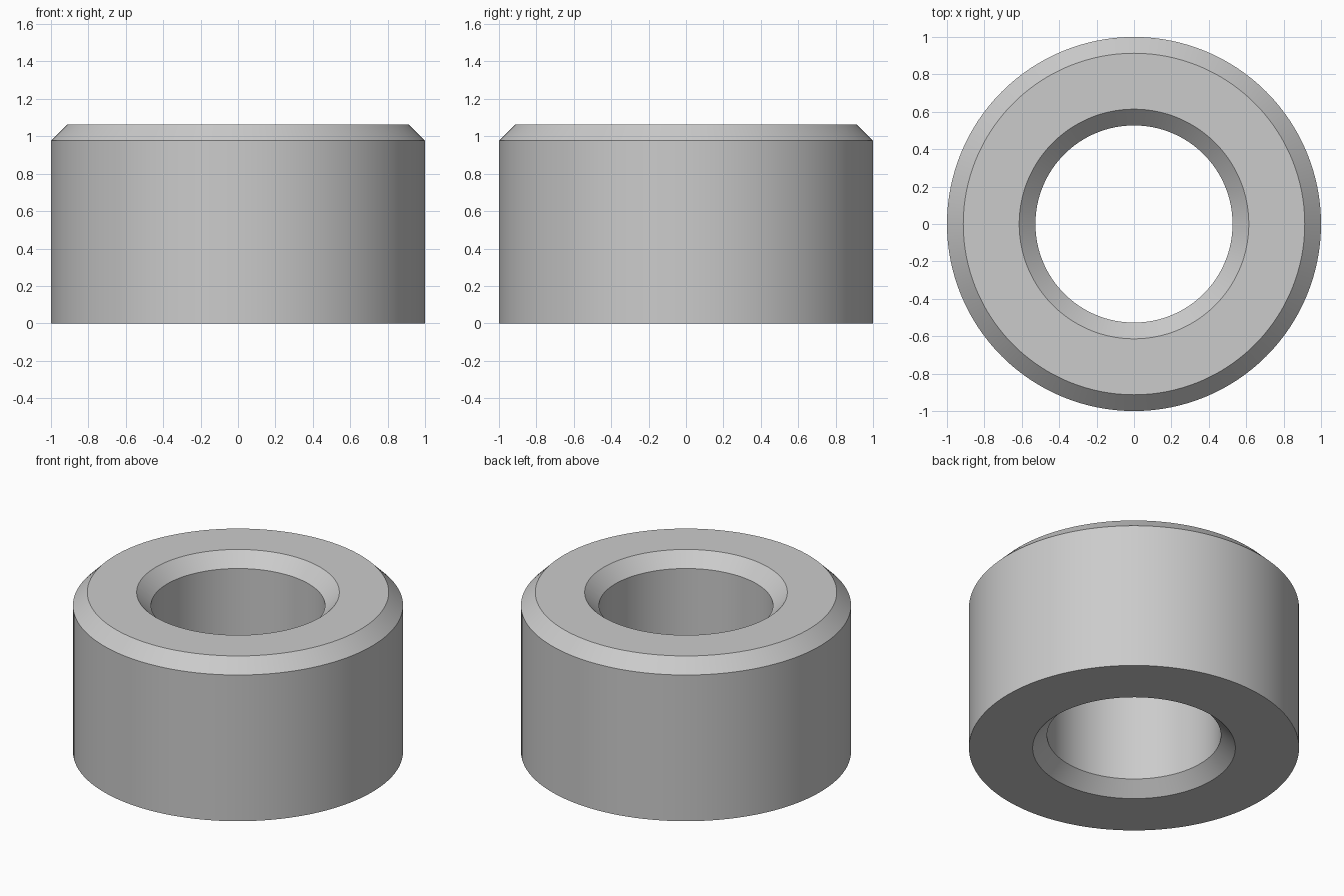
import bpy
import bmesh
import math
from mathutils import Matrix, Vector

cube = bpy.data.objects.get("Cube")
if cube:
    bpy.data.objects.remove(cube, do_unlink=True)

SEGMENTS = 128
HEIGHT, OUTER, HOLE = 1.064, 1.0, 0.527
CHAMFER = 0.087

# Plain grey metal
grey = bpy.data.materials.new("grey metal")
grey.use_nodes = True
colour = (0.6, 0.6, 0.6, 1)
grey.diffuse_color = colour
grey.node_tree.nodes["Principled BSDF"].inputs["Base Color"].default_value = colour

# Cross-section: chamfered hole at both ends, outer chamfer on top only
profile = [
    (HOLE + CHAMFER, 0),
    (OUTER, 0),
    (OUTER, HEIGHT - CHAMFER),
    (OUTER - CHAMFER, HEIGHT),
    (HOLE + CHAMFER, HEIGHT),
    (HOLE, HEIGHT - CHAMFER),
    (HOLE, CHAMFER),
]

# Revolve the closed section about z
bm = bmesh.new()
rings = []
for i in range(SEGMENTS):
    turn = Matrix.Rotation(math.tau * i / SEGMENTS, 3, "Z")
    rings.append([bm.verts.new(turn @ Vector((r, 0, z))) for r, z in profile])
for i, ring in enumerate(rings):
    following = rings[(i + 1) % SEGMENTS]
    for j in range(len(profile)):
        k = (j + 1) % len(profile)
        bm.faces.new((ring[j], following[j], following[k], ring[k]))
bmesh.ops.recalc_face_normals(bm, faces=bm.faces)

mesh = bpy.data.meshes.new("bushing_ring")
bm.to_mesh(mesh)
bm.free()
mesh.materials.append(grey)
bushing = bpy.data.objects.new("bushing_ring", mesh)
bpy.context.collection.objects.link(bushing)

# Smooth round walls, sharp chamfer edges
bpy.ops.object.select_all(action="DESELECT")
bushing.select_set(True)
bpy.context.view_layer.objects.active = bushing
bpy.ops.object.shade_smooth_by_angle(angle=math.radians(30))
